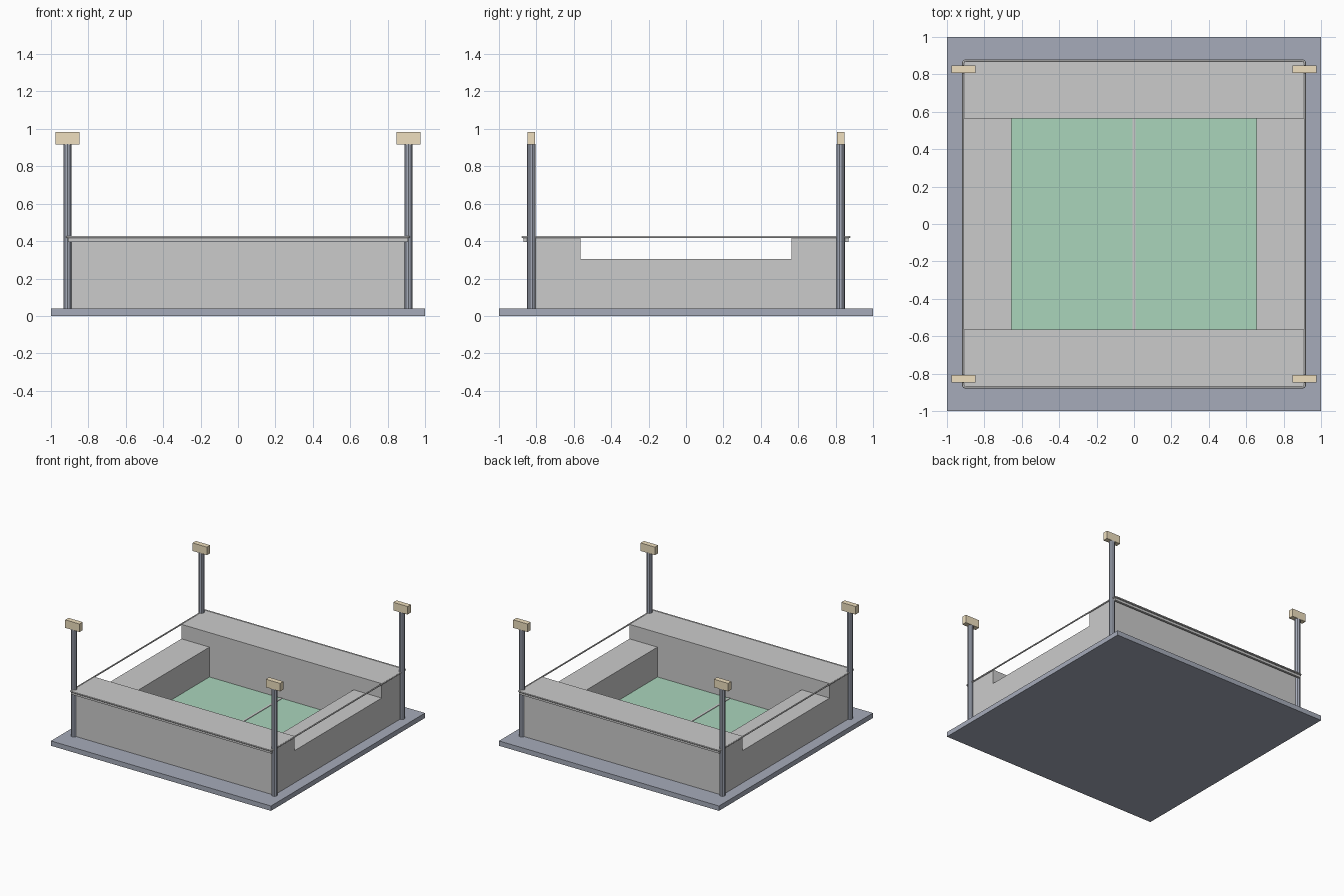
import bpy, bmesh, math

if "Cube" in bpy.data.objects:
    bpy.data.objects.remove(bpy.data.objects["Cube"])


def material(name, rgb):
    m = bpy.data.materials.new(name)
    m.diffuse_color = (*rgb, 1)
    m.use_nodes = True
    m.node_tree.nodes["Principled BSDF"].inputs["Base Color"].default_value = m.diffuse_color
    return m


slate = material("slate", (0.38, 0.41, 0.49))
green = material("green", (0.40, 0.66, 0.50))
tan = material("tan", (0.86, 0.74, 0.52))


def finish(name, bm, mat):
    me = bpy.data.meshes.new(name)
    bm.to_mesh(me)
    bm.free()
    ob = bpy.data.objects.new(name, me)
    bpy.context.collection.objects.link(ob)
    if mat:
        me.materials.append(mat)
    return ob


def box(name, x, y, z, mat=None):
    """Box from (min, max) ranges on each axis."""
    bm = bmesh.new()
    bmesh.ops.create_cube(bm, size=1)
    for v in bm.verts:
        v.co = [r[0] if c < 0 else r[1] for c, r in zip(v.co, (x, y, z))]
    return finish(name, bm, mat)


def span(s, a, b):
    """Range a..b mirrored to the side given by sign s."""
    return tuple(sorted((s * a, s * b)))


# ground slab and pitch
box("base", (-1, 1), (-1, 1), (0, 0.04), slate)
box("pitch", (-0.655, 0.655), (-0.565, 0.565), (0.04, 0.06), green)
box("halfway_line", (-0.008, 0.008), (-0.565, 0.565), (0.06, 0.064))

for s, long_side, short_side in ((-1, "front", "left"), (1, "back", "right")):
    # tall stands with overhanging roof and lower lip
    box(long_side + "_stand", (-0.91, 0.91), span(s, 0.565, 0.83), (0.04, 0.415))
    box(long_side + "_roof", (-0.91, 0.91), span(s, 0.565, 0.872), (0.415, 0.424))
    box(long_side + "_lip", (-0.91, 0.91), span(s, 0.85, 0.868), (0.396, 0.415))
    # low end stands
    box(short_side + "_stand", span(s, 0.655, 0.91), (-0.565, 0.565), (0.04, 0.305))

# thin rail around the top, with rounded corners
curve = bpy.data.curves.new("rail_path", "CURVE")
curve.dimensions = "3D"
curve.bevel_depth = 0.006
curve.bevel_resolution = 1
points = []
for k, (sx, sy) in enumerate(((1, 1), (-1, 1), (-1, -1), (1, -1))):
    for i in range(4):
        a = math.radians(90 * k + 30 * i)
        points.append((sx * 0.899 + 0.015 * math.cos(a),
                       sy * 0.859 + 0.015 * math.sin(a), 0.422, 1))
spline = curve.splines.new("POLY")
spline.points.add(len(points) - 1)
for p, co in zip(spline.points, points):
    p.co = co
spline.use_cyclic_u = True
rail = bpy.data.objects.new("top_rail", curve)
bpy.context.collection.objects.link(rail)

# floodlight masts at the four corners
for sy, yn in ((-1, "front"), (1, "back")):
    for sx, xn in ((-1, "left"), (1, "right")):
        bm = bmesh.new()
        bmesh.ops.create_cone(bm, cap_ends=True, segments=10, radius1=0.023,
                              radius2=0.023, depth=0.88)
        mast = finish(f"{yn}_{xn}_mast", bm, slate)
        mast.location = (sx * 0.912, sy * 0.827, 0.48)
        box(f"{yn}_{xn}_floodlight", span(sx, 0.847, 0.977),
            span(sy, 0.806, 0.848), (0.917, 0.983), tan)
